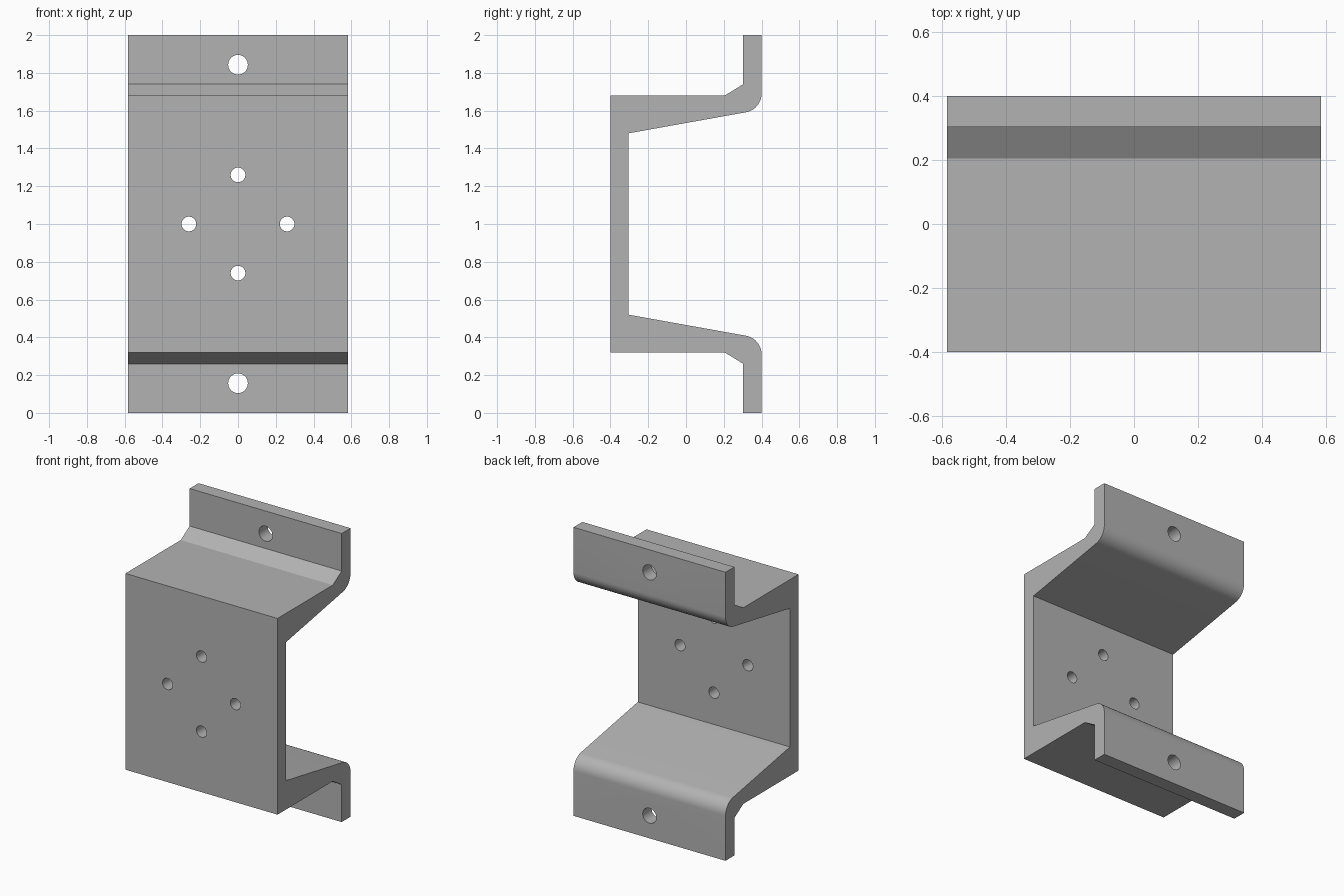
import bpy
import bmesh
import math
from mathutils import Matrix

cube = bpy.data.objects.get("Cube")
if cube:
    bpy.data.objects.remove(cube, do_unlink=True)

HALF_WIDTH = 0.583
MID = 1.0  # height of the symmetry plane


def make_material(name, color):
    mat = bpy.data.materials.new(name)
    mat.use_nodes = True
    mat.diffuse_color = color
    mat.node_tree.nodes["Principled BSDF"].inputs["Base Color"].default_value = color
    return mat


def new_object(name, bm):
    bmesh.ops.recalc_face_normals(bm, faces=bm.faces)
    mesh = bpy.data.meshes.new(name)
    bm.to_mesh(mesh)
    bm.free()
    obj = bpy.data.objects.new(name, mesh)
    bpy.context.collection.objects.link(obj)
    return obj


# Bracket profile: upper half as (y, height above the middle), then mirrored
outer = [(-0.4, 0.68), (0.205, 0.68), (0.303, 0.74), (0.303, 1.0), (0.4, 1.0)]
arc = [(0.3 + 0.1 * math.cos(a), 0.69 + 0.1 * math.sin(a))
       for a in (math.radians(-80 * i / 12) for i in range(13))]
upper = outer + arc + [(-0.305, 0.48)]
profile = upper + [(y, -h) for y, h in reversed(upper)]

# Extrude the profile across the width
bm = bmesh.new()
face = bm.faces.new([bm.verts.new((-HALF_WIDTH, y, MID + h)) for y, h in profile])
side = bmesh.ops.extrude_face_region(bm, geom=[face])["geom"]
bmesh.ops.translate(bm, vec=(2 * HALF_WIDTH, 0, 0),
                    verts=[v for v in side if isinstance(v, bmesh.types.BMVert)])
bracket = new_object("mounting_bracket", bm)
bracket.data.materials.append(make_material("plain grey", (0.45, 0.45, 0.45, 1)))

# Drill cutters: x, y, height from middle, radius
holes = [(0, 0.35, s * 0.843, 0.052) for s in (-1, 1)]
holes += [(s * 0.26, -0.35, 0, 0.039) for s in (-1, 1)]
holes += [(0, -0.35, s * 0.26, 0.039) for s in (-1, 1)]
bm = bmesh.new()
for x, y, h, r in holes:
    bmesh.ops.create_cone(
        bm, cap_ends=True, segments=40, radius1=r, radius2=r, depth=0.2,
        matrix=Matrix.Translation((x, y, MID + h)) @ Matrix.Rotation(math.pi / 2, 4, "X"))
cutter = new_object("hole_cutter", bm)
cutter.hide_render = True

# Drill the holes, then remove the cutter
drill = bracket.modifiers.new("drill_holes", "BOOLEAN")
drill.operation = "DIFFERENCE"
drill.solver = "EXACT"
drill.object = cutter
bpy.ops.object.select_all(action="DESELECT")
bpy.context.view_layer.objects.active = bracket
bracket.select_set(True)
bpy.ops.object.modifier_apply(modifier=drill.name)
bpy.data.objects.remove(cutter, do_unlink=True)

# Smooth the bends and bores, keep the corners sharp
bpy.ops.object.shade_smooth_by_angle(angle=math.radians(20))
